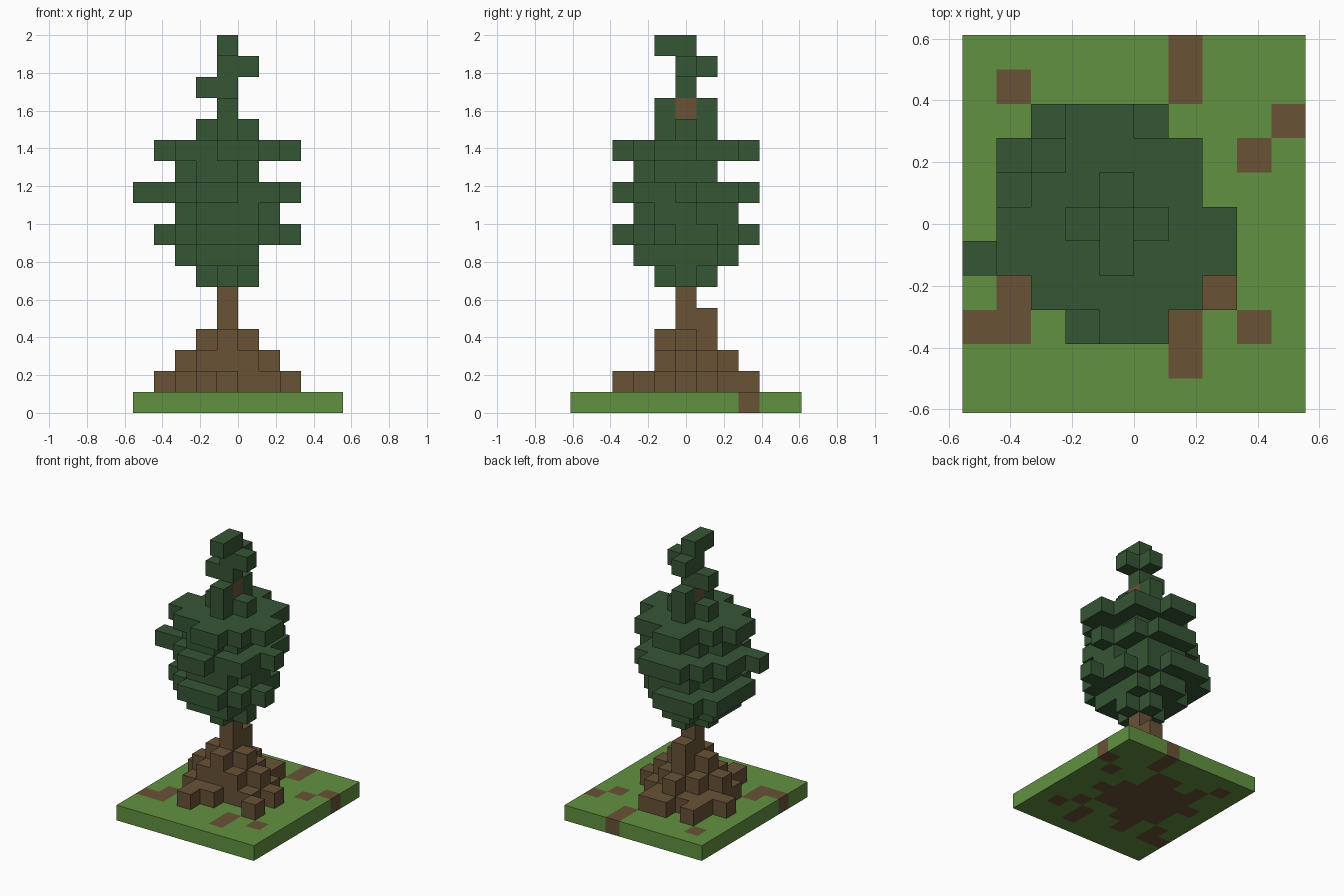
import bpy
import bmesh
from mathutils import Vector

# Remove the default cube only
default = bpy.data.objects.get("Cube")
if default:
    bpy.data.objects.remove(default, do_unlink=True)

UNIT = 1 / 9                              # edge of one block
ORIGIN = Vector((-5, -5.5, 0)) * UNIT     # corner of the ground slab
TRUNK_X, TRUNK_Y = 4, 5                   # grid cell of the trunk axis


def make_material(name, rgb):
    mat = bpy.data.materials.new(name)
    mat.use_nodes = True
    colour = (*rgb, 1)
    mat.diffuse_color = colour
    mat.node_tree.nodes["Principled BSDF"].inputs["Base Color"].default_value = colour
    return mat


grass_green = make_material("grass_green", (0.122, 0.283, 0.053))
bark_brown = make_material("bark_brown", (0.138, 0.084, 0.037))
leaf_green = make_material("leaf_green", (0.036, 0.092, 0.036))


def spans(level, first_row, *rows):
    """Cells of one level: each row runs from a to b across x, rows step along y."""
    return {(TRUNK_X + x, TRUNK_Y + first_row + n, level)
            for n, (a, b) in enumerate(rows) for x in range(a, b + 1)}


def cells_at(level, *pairs):
    return {(TRUNK_X + x, TRUNK_Y + y, level) for x, y in pairs}


def cross(level):
    return spans(level, -1, (0, 0), (-1, 1), (0, 0))


# Ground slab
ground = {(x, y, 0) for x in range(10) for y in range(11)}

# Flared roots, stepping up into the trunk
root_base = spans(1, -3, (-1, -1), (-1, 0), (-2, 2), (-2, 3), (-3, 2), (-2, 1), (0, 1))
root_base |= cells_at(1, (3, -2), (-2, 3))
trunk = root_base | spans(2, -1, (-1, 1), (-2, 2), (-1, 1), (0, 0)) | cross(3)
trunk |= cells_at(4, (0, 1))
for level in range(4, 15):
    trunk |= cells_at(level, (0, 0))

# Leaf crown: wide tiers alternating with narrow ones
leaves = cross(6) | cross(13)
leaves |= spans(7, -2, (-1, 1), (-2, 1), (-2, 1), (-2, 1), (-1, 0))
leaves |= spans(8, -3, (-1, 1), (-2, 2), (-3, 3), (-3, 2), (-3, 2), (-3, 1), (-2, 0))
leaves |= spans(9, -2, (-1, 1), (-2, 2), (-2, 2), (-2, 1), (-1, 1))
leaves |= spans(10, -3, (-1, 0), (-2, 2), (-4, 2), (-3, 3), (-3, 2), (-2, 2), (-1, 1))
leaves |= spans(11, -2, (-1, 0), (-2, 1), (-2, 1), (-1, 1))
leaves |= spans(12, -3, (0, 1), (-2, 2), (-3, 3), (-3, 3), (-2, 2), (-1, 2), (-1, 0))

# Crooked tip
leaves |= cells_at(14, (0, -1), (0, 1))
leaves |= cells_at(15, (-1, 0), (0, 0))
leaves |= cells_at(16, (0, 0), (1, 0), (0, 1))
leaves |= cells_at(17, (0, -1), (0, 0))
leaves -= trunk

# Bare soil: loose patches plus everything beneath the roots
soil = cells_at(0, (-3, 4), (2, 4), (2, 5), (5, 3), (4, 2), (4, -3),
                (2, -3), (2, -4), (-3, -2), (-3, -3), (-4, -3))
soil |= {(x, y, 0) for x, y, _ in root_base}

solid = ground | trunk | leaves


def build_blocks(name, cells, materials, slot=lambda cell: 0):
    """Outer skin of a set of blocks, without the faces between blocks."""
    bm = bmesh.new()
    corners = {}

    def corner(p):
        key = tuple(p)
        if key not in corners:
            corners[key] = bm.verts.new(ORIGIN + Vector(key) * UNIT)
        return corners[key]

    for cell in sorted(cells):
        for axis in range(3):
            for side in (0, 1):
                other = list(cell)
                other[axis] += 2 * side - 1
                if tuple(other) in solid:
                    continue
                quad = []
                for u, v in ((0, 0), (1, 0), (1, 1), (0, 1)):
                    p = list(cell)
                    p[axis] += side
                    p[(axis + 1) % 3] += u
                    p[(axis + 2) % 3] += v
                    quad.append(corner(p))
                face = bm.faces.new(quad if side else quad[::-1])
                face.material_index = slot(cell)
    mesh = bpy.data.meshes.new(name)
    bm.to_mesh(mesh)
    bm.free()
    for mat in materials:
        mesh.materials.append(mat)
    obj = bpy.data.objects.new(name, mesh)
    bpy.context.collection.objects.link(obj)
    return obj


build_blocks("ground_slab", ground, [grass_green, bark_brown], lambda c: int(c in soil))
build_blocks("trunk_and_roots", trunk, [bark_brown])
build_blocks("leaf_crown", leaves, [leaf_green])
